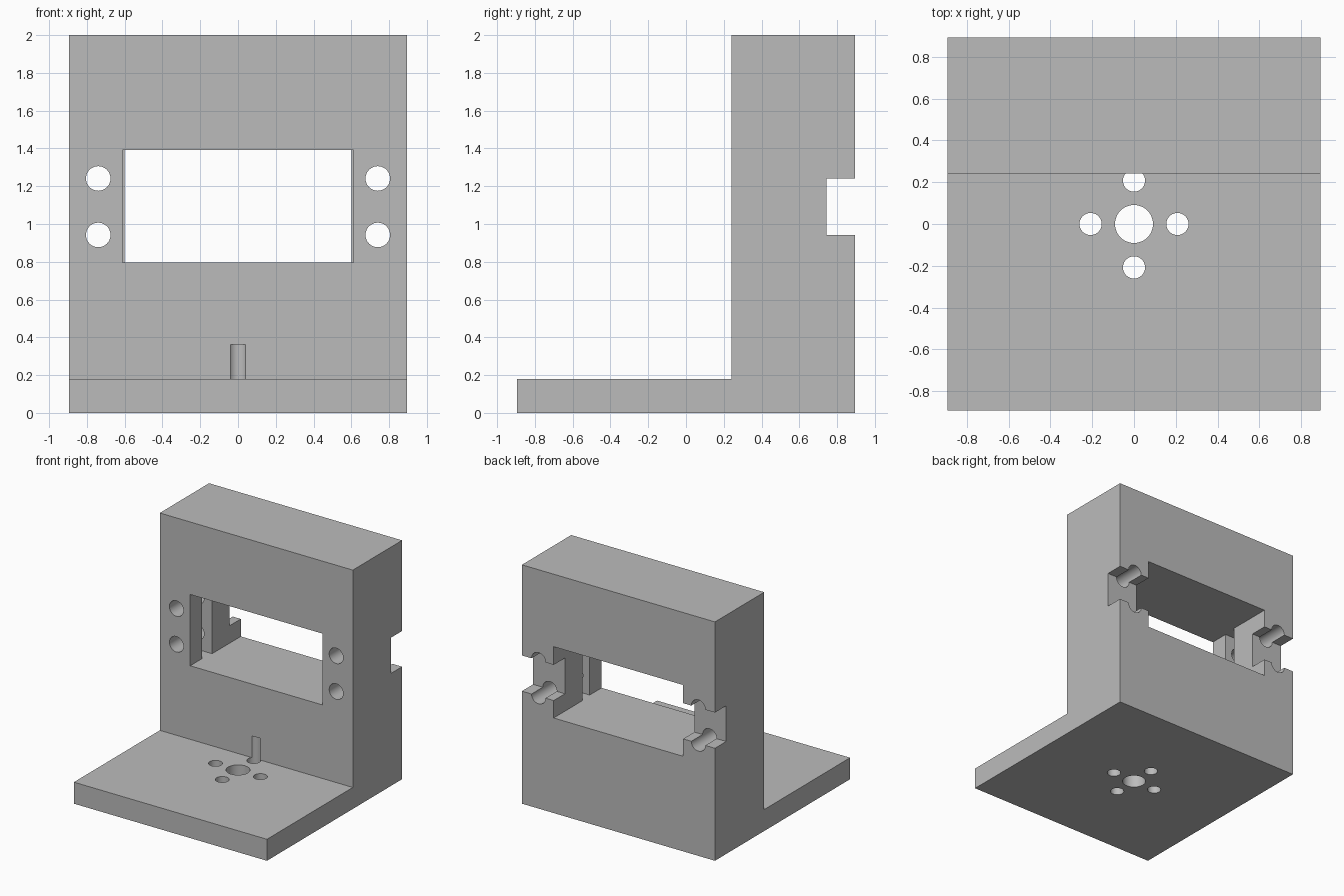
import bpy, bmesh
from math import radians
from mathutils import Matrix, Vector

cube = bpy.data.objects.get("Cube")
if cube:
    bpy.data.objects.remove(cube, do_unlink=True)

grey = bpy.data.materials.new("plain grey")
grey.use_nodes = True
colour = (0.5, 0.5, 0.5, 1)
grey.diffuse_color = colour
grey.node_tree.nodes["Principled BSDF"].inputs["Base Color"].default_value = colour

HALF = 0.894      # half of the width and depth
WALL = 0.242      # front plane of the upright wall


def finish(name, bm):
    bmesh.ops.recalc_face_normals(bm, faces=bm.faces)
    mesh = bpy.data.meshes.new(name)
    bm.to_mesh(mesh)
    bm.free()
    mesh.materials.append(grey)
    obj = bpy.data.objects.new(name, mesh)
    bpy.context.collection.objects.link(obj)
    return obj


def prism(name, points, along):
    """Extrude a closed outline of 3D points along a vector."""
    bm = bmesh.new()
    face = bm.faces.new([bm.verts.new(p) for p in points])
    geom = bmesh.ops.extrude_face_region(bm, geom=[face])["geom"]
    moved = [v for v in geom if isinstance(v, bmesh.types.BMVert)]
    bmesh.ops.translate(bm, verts=moved, vec=Vector(along))
    return finish(name, bm)


def cylinder(name, radius, start, end):
    a, b = Vector(start), Vector(end)
    turn = (b - a).to_track_quat('Z', 'Y').to_matrix().to_4x4()
    bm = bmesh.new()
    bmesh.ops.create_cone(bm, cap_ends=True, segments=48, radius1=radius, radius2=radius,
                          depth=(b - a).length,
                          matrix=Matrix.Translation((a + b) / 2) @ turn)
    return finish(name, bm)


# L-shaped body: base plate and upright wall
side = [(-HALF, 0), (HALF, 0), (HALF, 2), (WALL, 2), (WALL, 0.18), (-HALF, 0.18)]
bracket = prism("mounting_bracket", [(-HALF, y, z) for y, z in side], (2 * HALF, 0, 0))

cutters = []

# Window with a hidden flange slot on both sides
half_plan = [(0.612, 0), (0.612, 0.40), (0.83, 0.40), (0.83, 0.515), (0.60, 0.515), (0.60, 1.1)]
plan = half_plan + [(-x, y) for x, y in reversed(half_plan)]
cutters.append(prism("window_cutter", [(x, y, 0.796) for x, y in plan], (0, 0, 0.597)))

# Horizontal channel across the back
channel = [(0.745, 0.942), (1.1, 0.942), (1.1, 1.241), (0.745, 1.241)]
cutters.append(prism("channel_cutter", [(-1, y, z) for y, z in channel], (2, 0, 0)))

# Screw holes through the wall
for x in (-0.74, 0.74):
    for z in (0.942, 1.241):
        cutters.append(cylinder("screw_hole_cutter", 0.065, (x, 0.1, z), (x, 1.1, z)))

# Shaft hole and ring of holes in the base; the rear one grooves the wall
cutters.append(cylinder("shaft_hole_cutter", 0.091, (0, 0, -0.2), (0, 0, 0.362)))
for x, y in ((1, 0), (-1, 0), (0, 1), (0, -1)):
    px, py = x * 0.208, y * 0.208
    cutters.append(cylinder("ring_hole_cutter", 0.053, (px, py, -0.2), (px, py, 0.362)))

# Cut everything out of the body
bpy.ops.object.select_all(action='DESELECT')
bpy.context.view_layer.objects.active = bracket
bracket.select_set(True)
for cutter in cutters:
    cutter.hide_render = True
    mod = bracket.modifiers.new("cut", 'BOOLEAN')
    mod.operation = 'DIFFERENCE'
    mod.solver = 'EXACT'
    mod.object = cutter
    bpy.ops.object.modifier_apply(modifier=mod.name)
    bpy.data.objects.remove(cutter, do_unlink=True)

bpy.ops.object.shade_smooth_by_angle(angle=radians(30))
